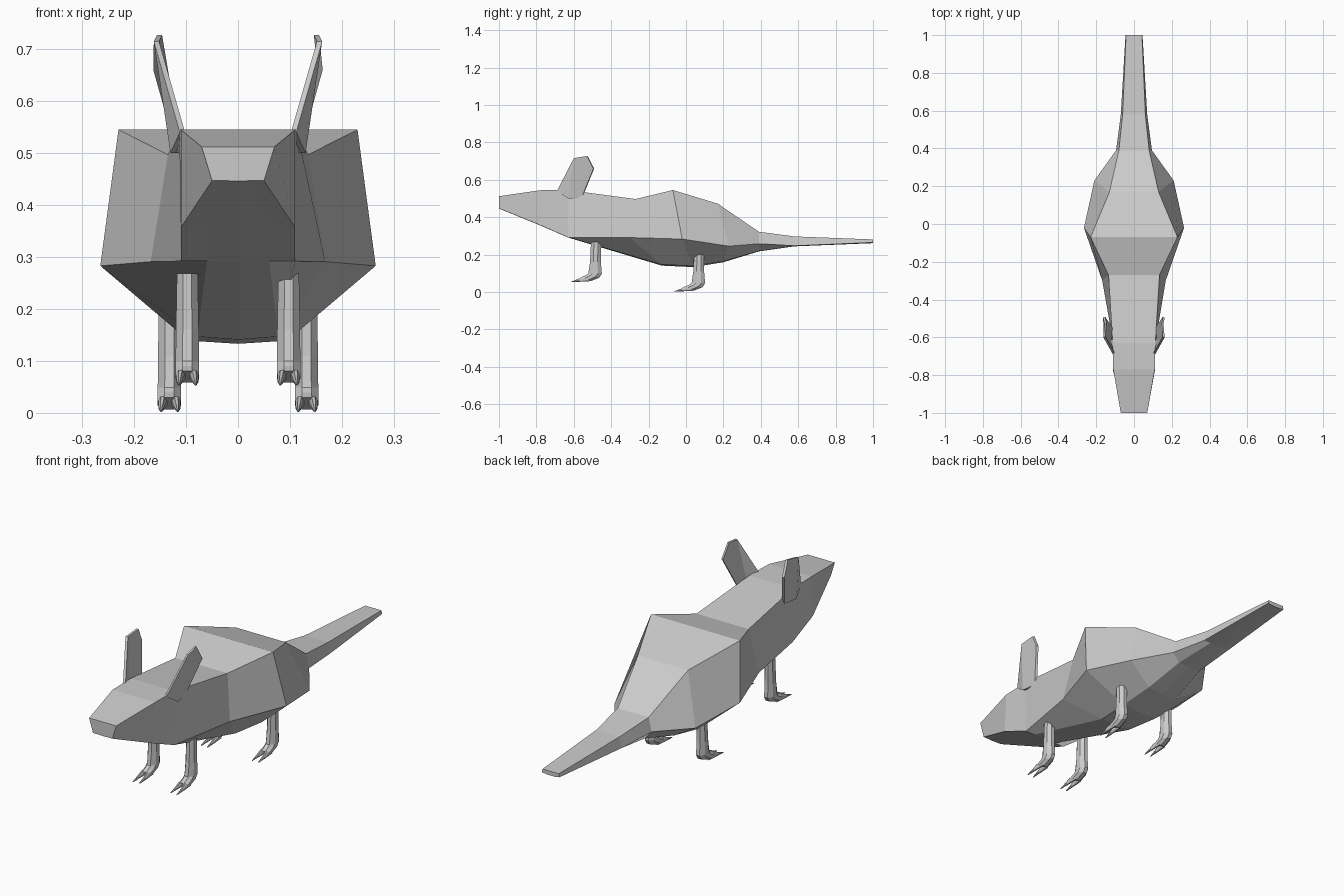
import bpy, bmesh
from mathutils import Vector

if "Cube" in bpy.data.objects:
    bpy.data.objects.remove(bpy.data.objects["Cube"])


def make_object(name, bm):
    bmesh.ops.recalc_face_normals(bm, faces=bm.faces)
    mesh = bpy.data.meshes.new(name)
    bm.to_mesh(mesh)
    bm.free()
    obj = bpy.data.objects.new(name, mesh)
    bpy.context.collection.objects.link(obj)
    return obj


def loft(bm, rings):
    # Skin a list of equally sized vertex rings and cap both ends
    loops = [[bm.verts.new(p) for p in ring] for ring in rings]
    for a, b in zip(loops, loops[1:]):
        n = len(a)
        for i in range(n):
            j = (i + 1) % n
            bm.faces.new((a[i], a[j], b[j], b[i]))
    bm.faces.new(loops[0])
    bm.faces.new(loops[-1])


# Body and tail: each section is a top edge, side edge and belly edge (x, y, z)
sections = [
    ((.07, -1, .512), (.05, -1, .447), (.025, -1, .447)),
    ((.11, -.77, .545), (.11, -.78, .357), (.06, -.78, .357)),
    ((.113, -.63, .545), (.11, -.63, .292), (.06, -.63, .292)),
    ((.135, -.27, .497), (.168, -.30, .291), (.078, -.13, .147)),
    ((.23, -.07, .545), (.265, -.02, .283), (.095, .04, .139)),
    ((.13, .17, .472), (.21, .23, .245), (.08, .20, .165)),
    ((.08, .39, .322), (.095, .39, .258), (.06, .39, .218)),
    ((.06, .58, .297), (.07, .58, .247), (.035, .58, .245)),
    ((.042, 1, .281), (.045, 1, .265), (.025, 1, .262)),
]
bm = bmesh.new()
rings = []
for k, (top, side, belly) in enumerate(sections):
    drop = .006 if 3 <= k <= 5 else .001
    keel = (0, belly[1], belly[2] - drop)
    right = [top, side, belly]
    left = [(-x, y, z) for x, y, z in reversed(right)]
    rings.append(right + [keel] + left)
loft(bm, rings)
make_object("body", bm)


# Ears: thin folded plates
def make_ear(name, s):
    bm = bmesh.new()
    outline = [(.112, -.69, .54), (.130, -.63, .50), (.118, -.56, .50),
               (.163, -.495, .66), (.156, -.53, .727), (.162, -.60, .715)]
    v = [bm.verts.new((s * x, y, z)) for x, y, z in outline]
    w = [bm.verts.new((s * (x - .010), y + .004, z)) for x, y, z in outline]
    for q in (v, w):
        bm.faces.new((q[0], q[1], q[5]))
        bm.faces.new((q[1], q[2], q[3], q[4], q[5]))
    for i in range(6):
        j = (i + 1) % 6
        bm.faces.new((v[i], v[j], w[j], w[i]))
    make_object(name, bm)


# Legs: eight sided shank bending into a foot with two claws
def make_leg(name, s, offset):
    bm = bmesh.new()

    def place(x, p):
        return (s * (offset[0] + x), offset[1] + p.y, offset[2] + p.z)

    def ring(front, back, half, x0=0, cut=.3):
        f, b = Vector((0, *front)), Vector((0, *back))
        prof = [(-half, cut), (-half * .4, 0), (half * .4, 0), (half, cut),
                (half, 1 - cut), (half * .4, 1), (-half * .4, 1), (-half, 1 - cut)]
        return [place(x0 + x, f.lerp(b, t)) for x, t in prof]

    loft(bm, [
        ring((-.508, .268), (-.455, .268), .020),
        ring((-.513, .16), (-.455, .16), .022),
        ring((-.522, .10), (-.450, .098), .0225),
        ring((-.535, .09), (-.463, .077), .0225),
        ring((-.555, .081), (-.510, .058), .0225),
    ])
    # Claws
    for c in (-1, 1):
        loft(bm, [
            ring((-.552, .083), (-.508, .058), .0085, c * .013),
            ring((-.580, .068), (-.560, .055), .006, c * .015),
            ring((-.616, .055), (-.612, .053), .002, c * .016),
        ])
    make_object(name, bm)


for side, s in (("right", 1), ("left", -1)):
    make_ear(side + "_ear", s)
    make_leg(side + "_front_leg", s, (.0975, 0, 0))
    make_leg(side + "_hind_leg", s, (.132, .552, -.051))
